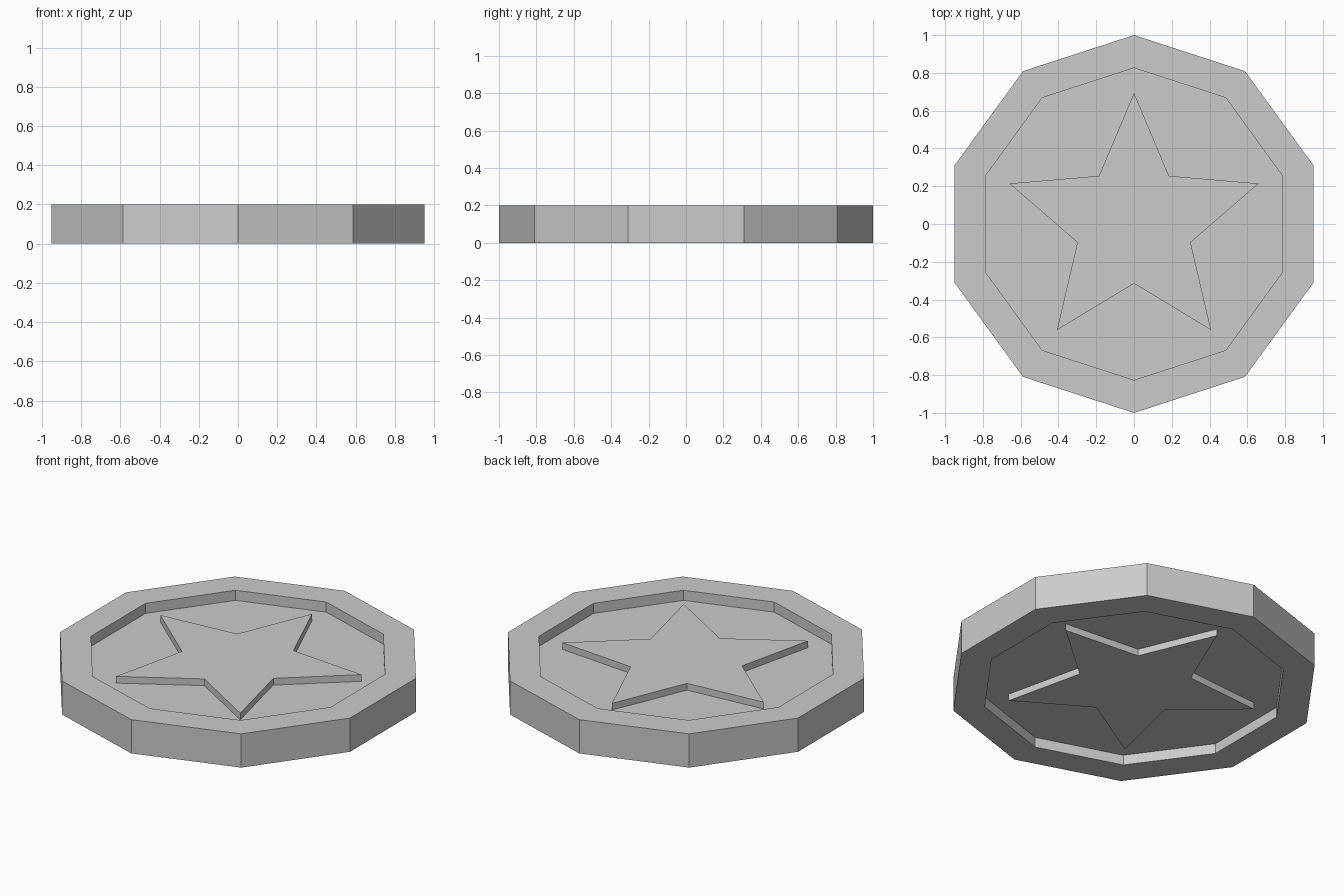
import bpy
import bmesh
from math import cos, sin, pi

SIDES = 10
THICK = 0.2
RIM, RECESS = 1.0, 0.826
TIP, VALLEY = 0.694, 0.315
FLOOR_DEPTH, STAR_DEPTH = 0.06, 0.02

cube = bpy.data.objects.get("Cube")
if cube:
    bpy.data.objects.remove(cube, do_unlink=True)

# Plain grey metal
grey = bpy.data.materials.new("grey")
grey.use_nodes = True
colour = (0.6, 0.6, 0.6, 1)
grey.diffuse_color = colour
grey.node_tree.nodes["Principled BSDF"].inputs["Base Color"].default_value = colour

bm = bmesh.new()


def loop(even, odd, z):
    """Ring of corners starting at the back; equal radii give a decagon, unequal a star."""
    ring = []
    for i in range(SIDES):
        a = pi / 2 + 2 * pi * i / SIDES
        r = odd if i % 2 else even
        ring.append(bm.verts.new((r * cos(a), r * sin(a), z)))
    return ring


# Half of the section, from the star face out to the rim, as (even, odd, depth)
section = [
    (TIP, VALLEY, STAR_DEPTH),
    (TIP, VALLEY, FLOOR_DEPTH),
    (RECESS, RECESS, FLOOR_DEPTH),
    (RECESS, RECESS, 0),
    (RIM, RIM, 0),
]
# Upper side, then the same section mirrored underneath
loops = [loop(e, o, THICK - d) for e, o, d in section]
loops += [loop(e, o, d) for e, o, d in reversed(section)]

# Star walls, recessed floors, rim faces and outer edge
for a, b in zip(loops, loops[1:]):
    for i in range(SIDES):
        j = (i + 1) % SIDES
        bm.faces.new((a[i], b[i], b[j], a[j]))

# Star faces
bm.faces.new(loops[0])
bm.faces.new(loops[-1][::-1])
bmesh.ops.recalc_face_normals(bm, faces=bm.faces)

mesh = bpy.data.meshes.new("star_medallion")
bm.to_mesh(mesh)
bm.free()
mesh.materials.append(grey)
bpy.context.collection.objects.link(bpy.data.objects.new("star_medallion", mesh))
